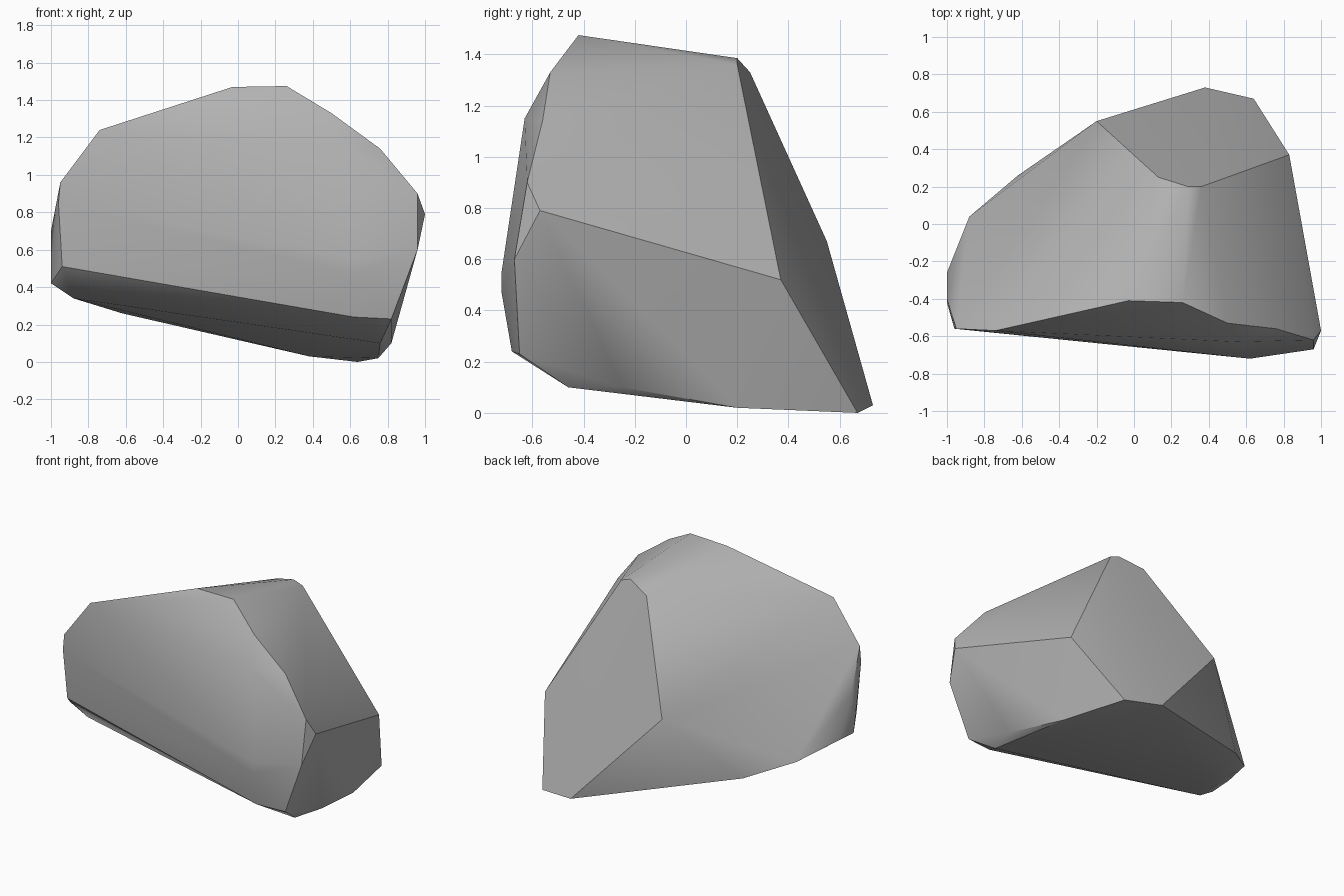
import bpy
import bmesh
import math

# Remove the default cube only
default_cube = bpy.data.objects.get("Cube")
if default_cube:
    bpy.data.objects.remove(default_cube, do_unlink=True)


def make_material(name, colour):
    """One flat, matte colour shared by viewport and render."""
    material = bpy.data.materials.new(name)
    material.use_nodes = True
    material.diffuse_color = colour
    shader = material.node_tree.nodes["Principled BSDF"]
    shader.inputs["Base Color"].default_value = colour
    shader.inputs["Roughness"].default_value = 0.9
    return material


def make_boulder(name, outlines, material, crease_angle):
    """Wrap a tight convex skin around the corner outlines of a stone."""
    mesh = bpy.data.meshes.new(name)
    bm = bmesh.new()
    for outline in outlines:
        for corner in outline:
            bm.verts.new(corner)
    hull = bmesh.ops.convex_hull(bm, input=bm.verts[:])
    # Discard any corner that fell inside the skin
    inside = [v for v in bm.verts if not v.link_faces]
    bmesh.ops.delete(bm, geom=inside, context="VERTS")
    # Join nearly coplanar triangles into broad split faces
    bmesh.ops.dissolve_limit(bm, angle_limit=math.radians(2),
                             verts=bm.verts[:], edges=bm.edges[:])
    bmesh.ops.recalc_face_normals(bm, faces=bm.faces[:])
    bm.to_mesh(mesh)
    bm.free()
    mesh.materials.append(material)

    boulder = bpy.data.objects.new(name, mesh)
    bpy.context.collection.objects.link(boulder)
    bpy.ops.object.select_all(action="DESELECT")
    boulder.select_set(True)
    bpy.context.view_layer.objects.active = boulder
    bpy.ops.object.shade_smooth_by_angle(angle=crease_angle)
    return boulder


# Small sloping crown
crown = [(-.03, -.41, 1.47), (.26, -.42, 1.475), (.36, .2, 1.36),
         (.29, .2, 1.385), (.13, .25, 1.33)]

# Shoulders running down both sides of the front
shoulders = [(-.74, -.57, 1.24), (-.95, -.56, .96), (.5, -.53, 1.33),
             (.55, -.63, 1.15), (.76, -.56, 1.14), (.96, -.62, .9)]

# Slanted ridge across the front and the band below it
front_ridge = [(-.96, -.56, .85), (.62, -.72, .47), (.62, -.72, .55),
               (1, -.57, .79), (.96, -.67, .6)]
front_band = [(-.94, -.54, .51), (.62, -.68, .24), (.82, -.65, .23)]

# Blunt end on the narrow side
narrow_end = [(-1, -.4, .7), (-1, -.26, .43), (-1, -.42, .42),
              (-.88, .04, .36), (-.88, -.4, .34)]

# Back corners, with the long split face between them
back = [(-.2, .55, .67), (.83, .37, .52), (.38, .73, .03), (.64, .67, 0)]

# Tilted underside
underside = [(-.62, .26, .26), (-.13, .47, .16), (.75, .2, .02),
             (.82, -.25, .1), (.76, -.46, .1)]

stone_grey = make_material("stone grey", (.45, .45, .45, 1))
make_boulder("boulder",
             [crown, shoulders, front_ridge, front_band,
              narrow_end, back, underside],
             stone_grey, math.radians(30))
